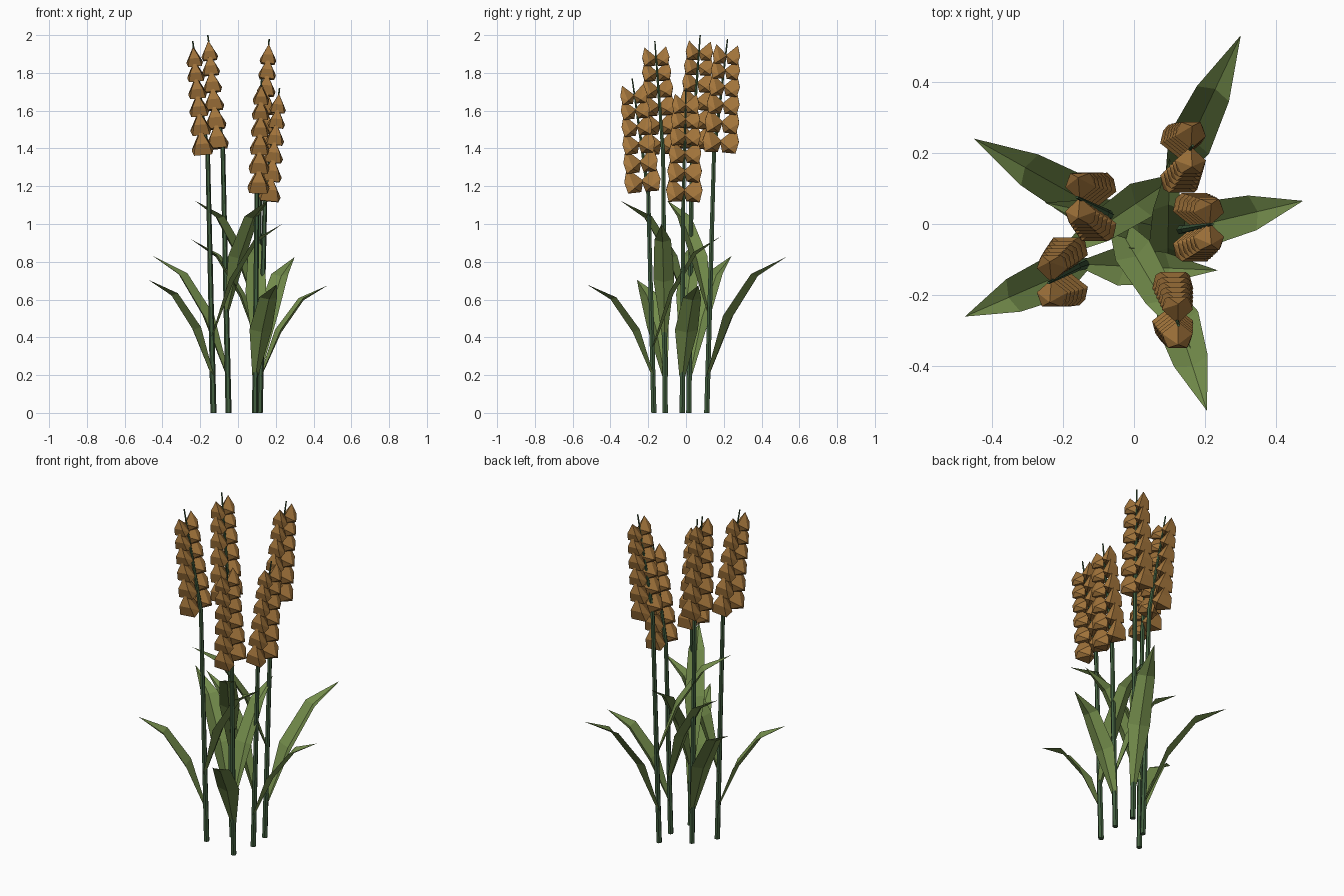
import bpy, bmesh, math
from mathutils import Vector, Matrix

if "Cube" in bpy.data.objects:
    bpy.data.objects.remove(bpy.data.objects["Cube"])


def material(name, rgb):
    m = bpy.data.materials.new(name)
    m.diffuse_color = (*rgb, 1)
    m.use_nodes = True
    m.node_tree.nodes["Principled BSDF"].inputs["Base Color"].default_value = m.diffuse_color
    return m


STALK = material("stalk_green", (0.055, 0.115, 0.05))
LEAF = material("leaf_green", (0.17, 0.26, 0.07))
GRAIN = material("grain_gold", (0.37, 0.18, 0.045))


def finish(bm, name, mat):
    bmesh.ops.recalc_face_normals(bm, faces=bm.faces)
    me = bpy.data.meshes.new(name)
    bm.to_mesh(me)
    bm.free()
    me.materials.append(mat)
    ob = bpy.data.objects.new(name, me)
    bpy.context.collection.objects.link(ob)
    return ob


# Six-sided stalk running through (point, radius) rings
def stalk(name, rings):
    bm = bmesh.new()
    prev = None
    for p, r in rings:
        ring = [bm.verts.new(p + Vector((r * math.cos(i * math.pi / 3),
                                         r * math.sin(i * math.pi / 3), 0))) for i in range(6)]
        if prev:
            for i in range(6):
                j = (i + 1) % 6
                bm.faces.new((prev[i], prev[j], ring[j], ring[i]))
        else:
            bm.faces.new(ring[::-1])
        prev = ring
    bm.faces.new(prev)
    finish(bm, name, STALK)


# One faceted grain: (outward, half width, height)
GRAIN_SHAPE = [(0.082, 0.048, 0.0), (0.045, 0.058, 0.025), (0.096, 0.036, 0.06),
               (0.012, 0.0, 0.0), (-0.005, 0.0, 0.06), (0.076, 0.0, 0.135)]


# Ear: six tiers of paired grains, shrinking toward the top
def ear(name, bottom, top):
    bm = bmesh.new()
    axis = (top - bottom).normalized()
    tilt = Vector((0, 0, 1)).rotation_difference(axis).to_matrix().to_4x4()
    for tier, h in enumerate((0, 0.105, 0.205, 0.3, 0.39, 0.47)):
        s = 1 - 0.05 * tier
        place = Matrix.Translation(bottom + axis * h) @ tilt
        for side in (-1, 1):
            vs = []
            for u, v, w in GRAIN_SHAPE:
                for k in ((1, -1) if v else (1,)):
                    vs.append(bm.verts.new(place @ Vector((k * v * s, side * u * s, w * s))))
            bmesh.ops.convex_hull(bm, input=vs)
    finish(bm, name, GRAIN)


# Blade leaf: creased strip that arches outward to a point
def leaf(name, root, tip, width):
    bm = bmesh.new()
    d = tip - root
    side = Vector((-d.y, d.x, 0)).normalized()
    out = Vector((d.x, d.y, 0)).normalized()
    prev = None
    for f, h, w in ((0, 0, 0.25), (0.28, 0.5, 1.0), (0.62, 0.85, 0.8)):
        c = root + Vector((d.x * f, d.y * f, d.z * h))
        half = side * width * w / 2
        lift = (Vector((0, 0, 0.6)) - out * 0.8) * 0.012 * w
        row = [bm.verts.new(p) for p in (c - half + lift, c - lift, c + half + lift)]
        if prev:
            for i in range(2):
                bm.faces.new((prev[i], prev[i + 1], row[i + 1], row[i]))
        prev = row
    end = bm.verts.new(tip)
    for i in range(2):
        bm.faces.new((prev[i], prev[i + 1], end))
    finish(bm, name, LEAF)


# stalk foot, ear bottom, ear top, lower leaf tip, upper leaf tip
PLANTS = [
    ((-0.05, 0.015, 0), (-0.105, 0.045, 1.40), (-0.16, 0.075, 2.0), (-0.45, 0.24, 0.83), (0.16, -0.35, 1.125)),
    ((-0.13, -0.11, 0), (-0.185, -0.13, 1.37), (-0.24, -0.165, 1.97), (-0.475, -0.26, 0.705), (0.235, -0.13, 1.0)),
    ((0.10, 0.11, 0), (0.13, 0.18, 1.38), (0.165, 0.22, 1.98), (0.30, 0.53, 0.825), (-0.23, -0.10, 1.125)),
    ((0.115, -0.02, 0), (0.165, -0.01, 1.12), (0.22, 0.0, 1.72), (0.475, 0.065, 0.675), (-0.25, 0.06, 0.92)),
    ((0.09, -0.17, 0), (0.108, -0.225, 1.17), (0.125, -0.285, 1.77), (0.205, -0.525, 0.68), (0.10, 0.185, 0.935)),
]
for n, plant in enumerate(PLANTS, 1):
    foot, low, top, tip_a, tip_b = map(Vector, plant)
    neck = foot.lerp(low, 0.55)
    neck.z = low.z
    stalk(f"stalk_{n}", [(foot, 0.016), (neck, 0.012), (top, 0.004)])
    ear(f"ear_{n}", low, top)
    leaf(f"lower_leaf_{n}", foot.lerp(neck, 0.19 / neck.z), tip_a, 0.125)
    leaf(f"upper_leaf_{n}", foot.lerp(neck, (tip_b.z - 0.6) / neck.z), tip_b, 0.11)
